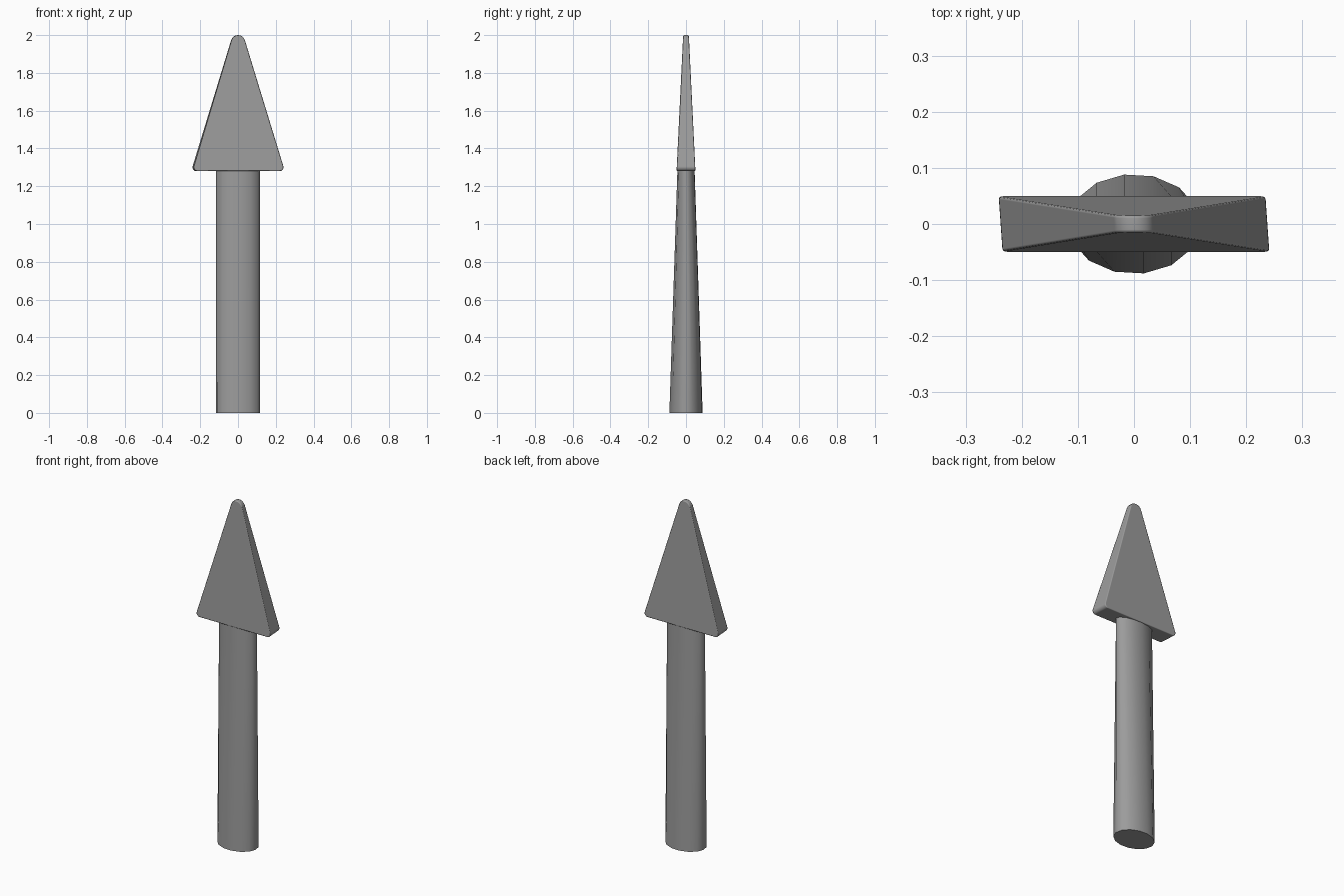
import bpy, bmesh
from math import sin, cos, radians

if "Cube" in bpy.data.objects:
    bpy.data.objects.remove(bpy.data.objects["Cube"])

dark_grey = bpy.data.materials.new("dark_grey")
dark_grey.diffuse_color = (0.33, 0.33, 0.33, 1)
dark_grey.use_nodes = True
dark_grey.node_tree.nodes["Principled BSDF"].inputs["Base Color"].default_value = dark_grey.diffuse_color


def make_object(name, bm, angle):
    bmesh.ops.recalc_face_normals(bm, faces=bm.faces)
    mesh = bpy.data.meshes.new(name)
    bm.to_mesh(mesh)
    bm.free()
    mesh.materials.append(dark_grey)
    obj = bpy.data.objects.new(name, mesh)
    bpy.context.collection.objects.link(obj)
    bpy.ops.object.select_all(action='DESELECT')
    obj.select_set(True)
    bpy.context.view_layer.objects.active = obj
    bpy.ops.object.shade_smooth_by_angle(angle=radians(angle))
    return obj


def arc(cx, cz, r, start, end, steps):
    angles = [start + (end - start) * i / steps for i in range(steps + 1)]
    return [(cx + r * cos(radians(a)), cz + r * sin(radians(a))) for a in angles]


# Shaft: 14-sided oval rod, thinning front to back towards the head
SIDES = 14
bm = bmesh.new()
bmesh.ops.create_cone(bm, cap_ends=True, segments=SIDES, radius1=1, radius2=1, depth=1)
rings = [sorted((v for v in bm.verts if (v.co.z > 0) == top),
                key=lambda v: v.co.to_2d().angle_signed((1, 0))) for top in (False, True)]
for ring, z, depth in zip(rings, (0, 1.285), (0.089, 0.046)):
    for i, v in enumerate(ring):
        a = radians(360 / SIDES * i - 4.3)
        v.co = (0.118 * cos(a), depth * sin(a), z)
make_object("shaft", bm, 70)

# Head: rounded triangle, tapering to a thin tip and slightly skewed
profile = (arc(0.218, 1.30, 0.02, -90, 17, 4)
           + arc(0, 1.963, 0.037, 17, 163, 8)
           + arc(-0.218, 1.30, 0.02, 163, 270, 4))
bm = bmesh.new()
outlines = []
for side in (-1, 1):
    verts = []
    for x, z in profile:
        y = side * (0.05 - 0.035 * (z - 1.28) / 0.72)
        verts.append(bm.verts.new((x - 0.07 * y, y, z)))
    bm.faces.new(verts)
    outlines.append(verts)
rim = list(bm.edges)
for i in range(len(profile)):
    j = (i + 1) % len(profile)
    bm.faces.new((outlines[0][i], outlines[0][j], outlines[1][j], outlines[1][i]))
bmesh.ops.recalc_face_normals(bm, faces=bm.faces)
bmesh.ops.bevel(bm, geom=rim, offset=0.005, segments=2, profile=0.5, affect='EDGES')
head = make_object("head", bm, 60)
# Keep the broad faces looking flat
weighted = head.modifiers.new("flat_faces", 'WEIGHTED_NORMAL')
weighted.weight = 100
weighted.keep_sharp = True
